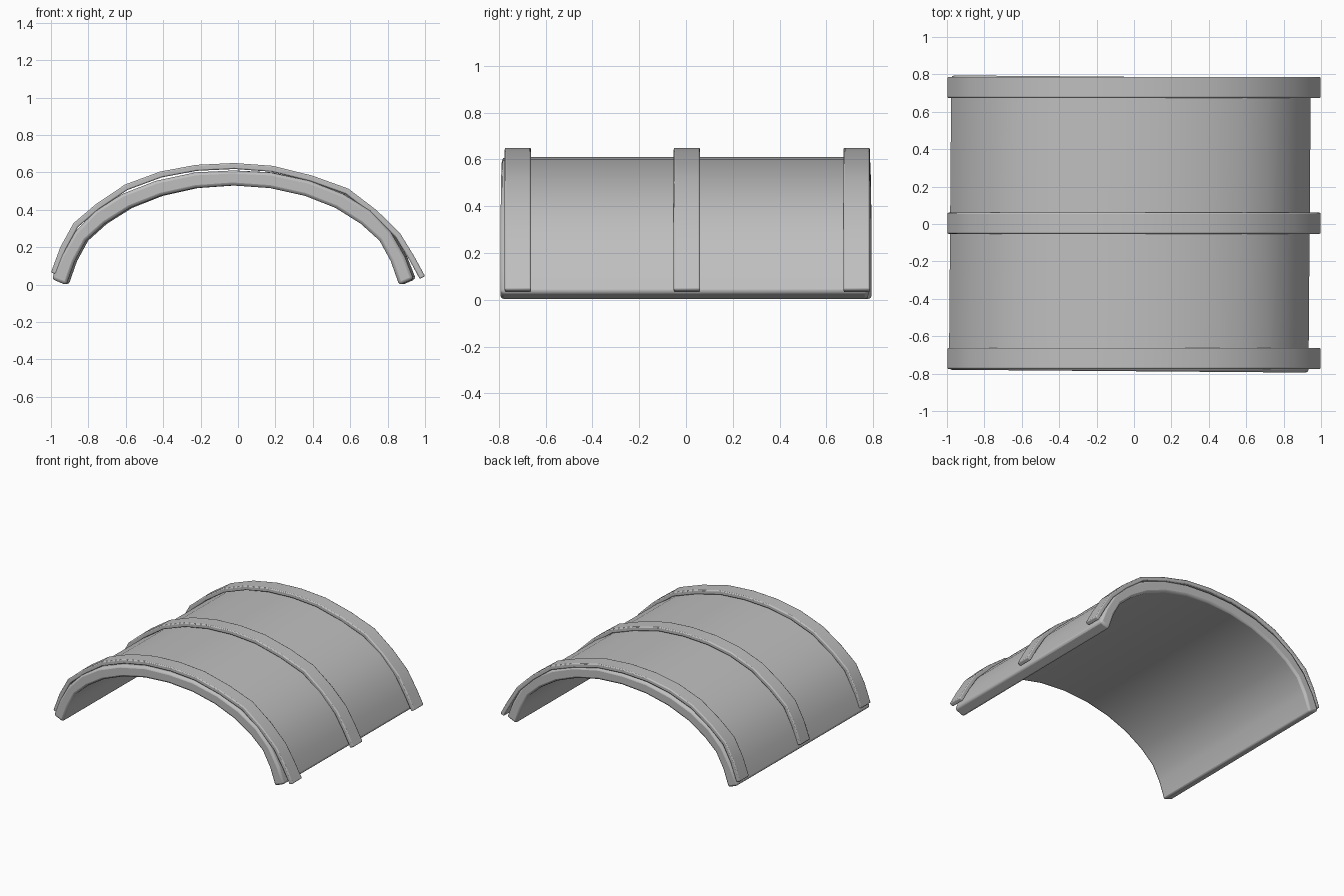
import bpy, bmesh, math
from mathutils import Vector

cube = bpy.data.objects.get("Cube")
if cube:
    bpy.data.objects.remove(cube, do_unlink=True)

grey = bpy.data.materials.new("plain grey")
grey.use_nodes = True
grey.diffuse_color = (0.52, 0.52, 0.52, 1)
grey.node_tree.nodes["Principled BSDF"].inputs["Base Color"].default_value = (0.52, 0.52, 0.52, 1)


def mirrored(half):
    """Full arch, left to right, from a half profile that starts at the crown."""
    return [(-x, z) for x, z in reversed(half[1:])] + half


def inset(path, depth):
    """Offset an open path to its inner side."""
    points = [Vector(p) for p in path]
    result = []
    for i, p in enumerate(points):
        along = (points[min(i + 1, len(points) - 1)] - points[max(i - 1, 0)]).normalized()
        result.append(p + Vector((along.y, -along.x)) * depth)
    return result


def arch(name, outer, inner, y0, y1, bevel):
    """Solid arch made of a quad strip between two paths, extruded along y."""
    bm = bmesh.new()
    rings = [[bm.verts.new((p[0], y, p[1])) for p in path]
             for path, y in ((outer, y0), (outer, y1), (inner, y1), (inner, y0))]
    for a, b in zip(rings, rings[1:] + rings[:1]):
        for i in range(len(outer) - 1):
            bm.faces.new((a[i], a[i + 1], b[i + 1], b[i]))
    for end in (0, -1):
        bm.faces.new([ring[end] for ring in rings])
    bmesh.ops.recalc_face_normals(bm, faces=bm.faces)
    mesh = bpy.data.meshes.new(name)
    bm.to_mesh(mesh)
    bm.free()
    mesh.materials.append(grey)
    obj = bpy.data.objects.new(name, mesh)
    bpy.context.collection.objects.link(obj)
    mod = obj.modifiers.new("soft edges", 'BEVEL')
    mod.width = bevel
    mod.segments = 2
    mod.limit_method = 'ANGLE'
    mod.angle_limit = math.radians(45)
    return obj


# Thick curved shell, turned very slightly
shell_outer = mirrored([(0, .61), (.2, .6), (.41, .555), (.59, .485),
                        (.735, .395), (.845, .28), (.92, .15), (.967, .03)])
shell_inner = mirrored([(0, .53), (.2, .516), (.385, .475), (.55, .41),
                        (.685, .325), (.785, .235), (.845, .125), (.89, -.003)])
shell = arch("curved_shell", shell_outer, shell_inner, -.787, .787, .016)
shell.location.x = -.022
shell.rotation_euler.z = math.radians(-.45)

# Three thin bands over the shell, a little uneven from side to side
band_outer = [(-1, .065), (-.95, .2), (-.88, .328), (-.76, .43), (-.604, .535),
              (-.417, .604), (-.225, .64), (-.02, .65), (.185, .635), (.396, .583),
              (.59, .513), (.742, .397), (.866, .275), (.94, .155), (1, .045)]
band_inner = inset(band_outer, .032)
bands = [arch(name, band_outer, band_inner, y - .0565, y + .0565, .007)
         for name, y in (("front_band", -.719), ("middle_band", .004), ("back_band", .73))]

# Smooth curves with crisp borders
bpy.ops.object.select_all(action='DESELECT')
for obj in [shell] + bands:
    obj.select_set(True)
bpy.context.view_layer.objects.active = shell
bpy.ops.object.shade_smooth_by_angle(angle=math.radians(35))
